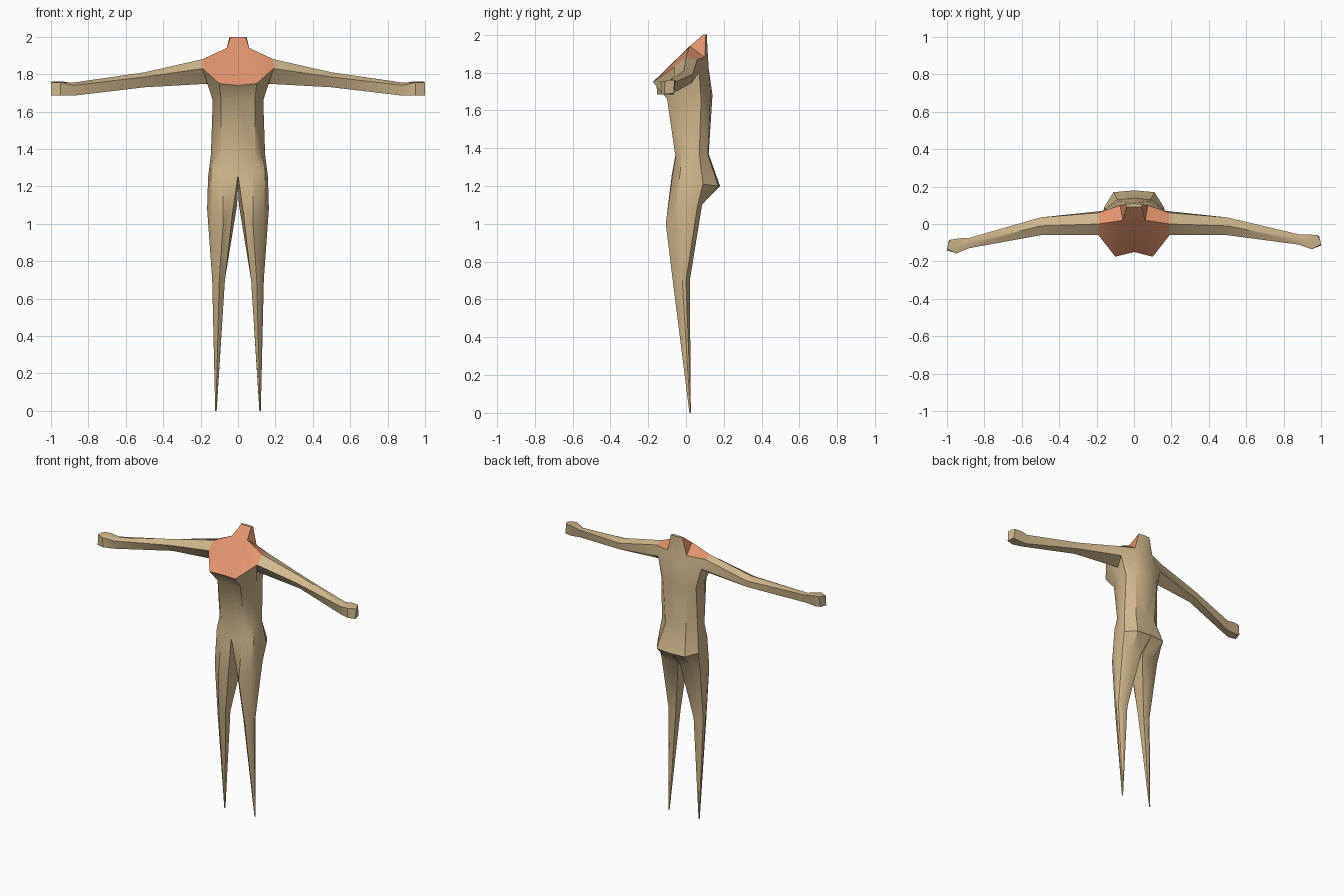
import bpy, bmesh, math
from mathutils import Vector

if "Cube" in bpy.data.objects:
    bpy.data.objects.remove(bpy.data.objects["Cube"])


def material(name, rgb):
    m = bpy.data.materials.new(name)
    m.diffuse_color = (*rgb, 1)
    m.use_nodes = True
    m.node_tree.nodes["Principled BSDF"].inputs["Base Color"].default_value = m.diffuse_color
    return m


TAN, CORAL = 0, 1
materials = [material("tan", (0.64, 0.48, 0.27)), material("coral", (0.76, 0.30, 0.16))]

# Landmarks on the right half: neck, shoulder and chest
neck_front = [(0, .09, 2), (.04, .09, 2)]
neck_back = [(0, .11, 2), (.045, .105, 2)]
throat, collar = (0, .02, 1.935), (.06, .02, 1.94)
shoulder, shoulder_back = (.19, 0, 1.88), (.19, .06, 1.87)
nape, nape_side = (0, .115, 1.9), (.075, .10, 1.88)
chest_mid, chest = (0, -.15, 1.74), (.10, -.175, 1.75)
arm_front, armpit, arm_back = (.19, -.06, 1.83), (.14, 0, 1.75), (.17, .07, 1.80)
blade, spine = (.08, .12, 1.82), (0, .12, 1.82)

# Half rings from front centre round to back centre
torso = [
    [chest_mid, chest, arm_front, armpit, arm_back, blade, spine],
    [(0, -.10, 1.66), (.09, -.10, 1.66), (.12, -.04, 1.66), (.135, .02, 1.66),
     (.135, .08, 1.66), (.09, .13, 1.68), (0, .14, 1.68)],
    [(0, -.055, 1.37), (.09, -.055, 1.35), (.13, -.02, 1.37), (.145, .03, 1.37),
     (.14, .07, 1.37), (.08, .115, 1.37), (0, .12, 1.37)],
    [(0, -.075, 1.26), (.08, -.07, 1.27), (.145, -.03, 1.28), (.16, .03, 1.25),
     (.16, .09, 1.21), (.11, .17, 1.20), (0, .18, 1.20)],
]

# Closed rings down the leg, ending in a point-like foot
leg = [
    torso[-1],
    [(.03, -.06, 1.05), (.08, -.107, 1.0), (.14, -.06, 1.05), (.165, 0, 1.08),
     (.15, .06, 1.09), (.09, .085, 1.10), (.005, .08, 1.10)],
    [(.07, -.04, .7), (.10, -.07, .7), (.125, -.05, .7), (.138, -.02, .7),
     (.135, 0, .7), (.11, .02, .7), (.07, .015, .7)],
    [(.118 + .004 * math.cos(a), .022 + .004 * math.sin(a), 0)
     for a in (math.radians(-140 + i * 51.4) for i in range(7))],
]

# Closed rings along the arm out to the blunt hand
arm = [
    [shoulder, arm_front, armpit, arm_back, shoulder_back],
    [(.50, -.01, 1.81), (.50, -.06, 1.785), (.50, -.02, 1.73), (.50, .03, 1.745), (.50, .035, 1.79)],
    [(.88, -.085, 1.755), (.88, -.11, 1.74), (.88, -.11, 1.685), (.88, -.07, 1.69), (.88, -.055, 1.75)],
    [(.95, -.10, 1.757), (.95, -.135, 1.755), (.95, -.13, 1.685), (.95, -.065, 1.685), (.93, -.055, 1.76)],
    [(.995, -.085, 1.76), (1, -.11, 1.755), (1, -.115, 1.685), (.99, -.065, 1.69), (.98, -.06, 1.76)],
]

bm = bmesh.new()


def face(points, side, mat=TAN):
    # The left hand hangs slightly further forward
    verts = []
    for x, y, z in points:
        dy = -.025 * max(0, (x - .5) / .5) if side < 0 else 0
        verts.append(bm.verts.new(Vector((x * side, y + dy, z))))
    bm.faces.new(verts).material_index = mat


def loft(rings, side, closed):
    for a, b in zip(rings, rings[1:]):
        n = len(a)
        for i in range(n if closed else n - 1):
            j = (i + 1) % n
            face([a[i], a[j], b[j], b[i]], side)
    if closed:
        face(rings[-1], side)


for side in (1, -1):
    loft(torso, side, False)
    loft(leg, side, True)
    loft(arm, side, True)
    # Upper back and nape
    loft([[arm_back, blade, spine], [shoulder_back, nape_side, nape]], side, False)
    loft([[nape_side, nape], [neck_back[1], neck_back[0]]], side, False)
    face([neck_front[0], neck_front[1], neck_back[1], neck_back[0]], side)
    # Coral chest, throat and shoulder tops
    face([neck_front[0], neck_front[1], collar, throat], side, CORAL)
    face([throat, collar, chest, chest_mid], side, CORAL)
    face([collar, shoulder, arm_front, chest], side, CORAL)
    face([neck_front[1], neck_back[1], nape_side, collar], side, CORAL)
    face([collar, nape_side, shoulder_back, shoulder], side, CORAL)

# Weld the parts into one closed skin
bmesh.ops.remove_doubles(bm, verts=bm.verts[:], dist=0.0005)
bmesh.ops.recalc_face_normals(bm, faces=bm.faces[:])
mesh = bpy.data.meshes.new("body")
bm.to_mesh(mesh)
bm.free()
for m in materials:
    mesh.materials.append(m)
body = bpy.data.objects.new("body", mesh)
bpy.context.collection.objects.link(body)
bpy.context.view_layer.objects.active = body
body.select_set(True)
bpy.ops.object.shade_smooth_by_angle(angle=math.radians(35))
